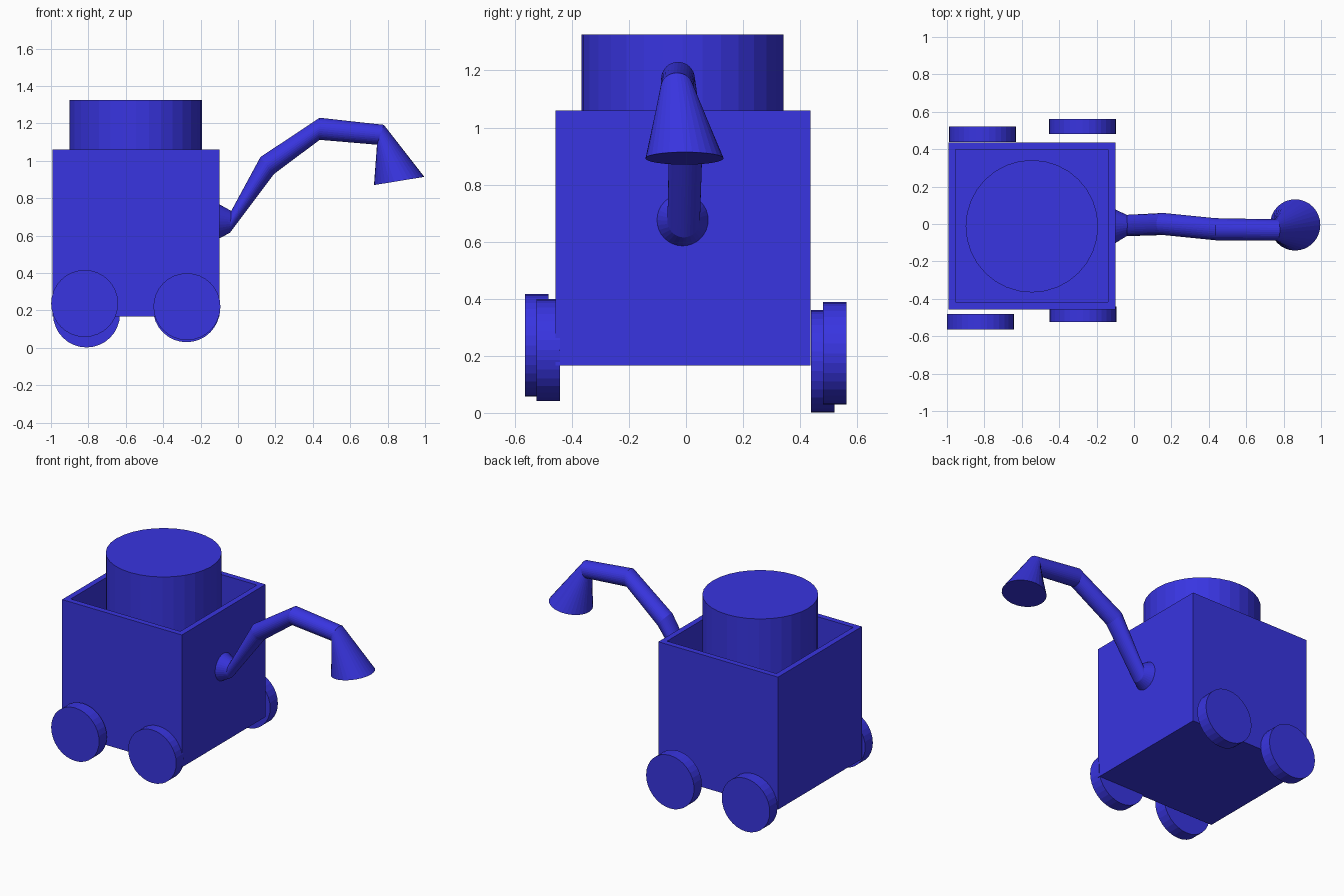
import bpy, bmesh, math
from mathutils import Vector

if "Cube" in bpy.data.objects:
    bpy.data.objects.remove(bpy.data.objects["Cube"])

blue = bpy.data.materials.new("blue")
blue.diffuse_color = (0.04, 0.035, 0.75, 1)
blue.use_nodes = True
blue.node_tree.nodes["Principled BSDF"].inputs["Base Color"].default_value = blue.diffuse_color


def finish(name, bm):
    bmesh.ops.recalc_face_normals(bm, faces=bm.faces)
    mesh = bpy.data.meshes.new(name)
    bm.to_mesh(mesh)
    bm.free()
    mesh.materials.append(blue)
    ob = bpy.data.objects.new(name, mesh)
    bpy.context.collection.objects.link(ob)
    return ob


def cylinder(name, centre, radius, depth, rot=(0, 0, 0)):
    bm = bmesh.new()
    bmesh.ops.create_cone(bm, cap_ends=True, segments=32, radius1=radius,
                          radius2=radius, depth=depth)
    ob = finish(name, bm)
    ob.location = centre
    ob.rotation_euler = rot
    return ob


# Open-topped box body: inset the top face and push it down
bm = bmesh.new()
bmesh.ops.create_cube(bm, size=0.893)
bmesh.ops.translate(bm, verts=bm.verts, vec=(-0.546, -0.01, 0.613))
top = max(bm.faces, key=lambda f: f.calc_center_median().z)
bmesh.ops.inset_individual(bm, faces=[top], thickness=0.054)
floor = bmesh.ops.extrude_discrete_faces(bm, faces=[top])["faces"][0]
for v in floor.verts:
    v.co.z = 0.25
finish("body", bm)

# Drum standing in the box
cylinder("drum", (-0.546, -0.012, 0.788), 0.354, 1.076)

# Wheels, each slightly offset
wheels = {
    "wheel_front_left": (-0.82, -0.523, 0.237),
    "wheel_front_right": (-0.273, -0.483, 0.22),
    "wheel_back_left": (-0.81, 0.479, 0.181),
    "wheel_back_right": (-0.275, 0.521, 0.209),
}
for name, pos in wheels.items():
    cylinder(name, pos, 0.179, 0.082, (math.pi / 2, 0, 0))

# Spout arm: rings given by upper point, lower point (x, z), y centre, y radius
rings = [
    ((-0.10, 0.767), (-0.10, 0.585), -0.012, 0.09),
    ((-0.036, 0.732), (-0.043, 0.615), -0.008, 0.057),
    ((0.12, 1.02), (0.193, 0.93), 0.0, 0.059),
    ((0.437, 1.23), (0.437, 1.112), -0.028, 0.059),
    ((0.78, 1.192), (0.743, 1.086), -0.032, 0.057),
    ((0.996, 0.914), (0.727, 0.87), -0.005, 0.137),
]
N = 32
bm = bmesh.new()
loops = []
for (ux, uz), (lx, lz), cy, ry in rings:
    up, low = Vector((ux, cy, uz)), Vector((lx, cy, lz))
    mid, half = (up + low) / 2, (up - low) / 2
    loops.append([bm.verts.new(mid + half * math.cos(a) + Vector((0, ry * math.sin(a), 0)))
                  for a in (2 * math.pi * i / N for i in range(N))])
for a, b in zip(loops, loops[1:]):
    for i in range(N):
        j = (i + 1) % N
        bm.faces.new((a[i], a[j], b[j], b[i]))
bm.faces.new(loops[0])
bm.faces.new(loops[-1])
finish("spout_arm", bm)
